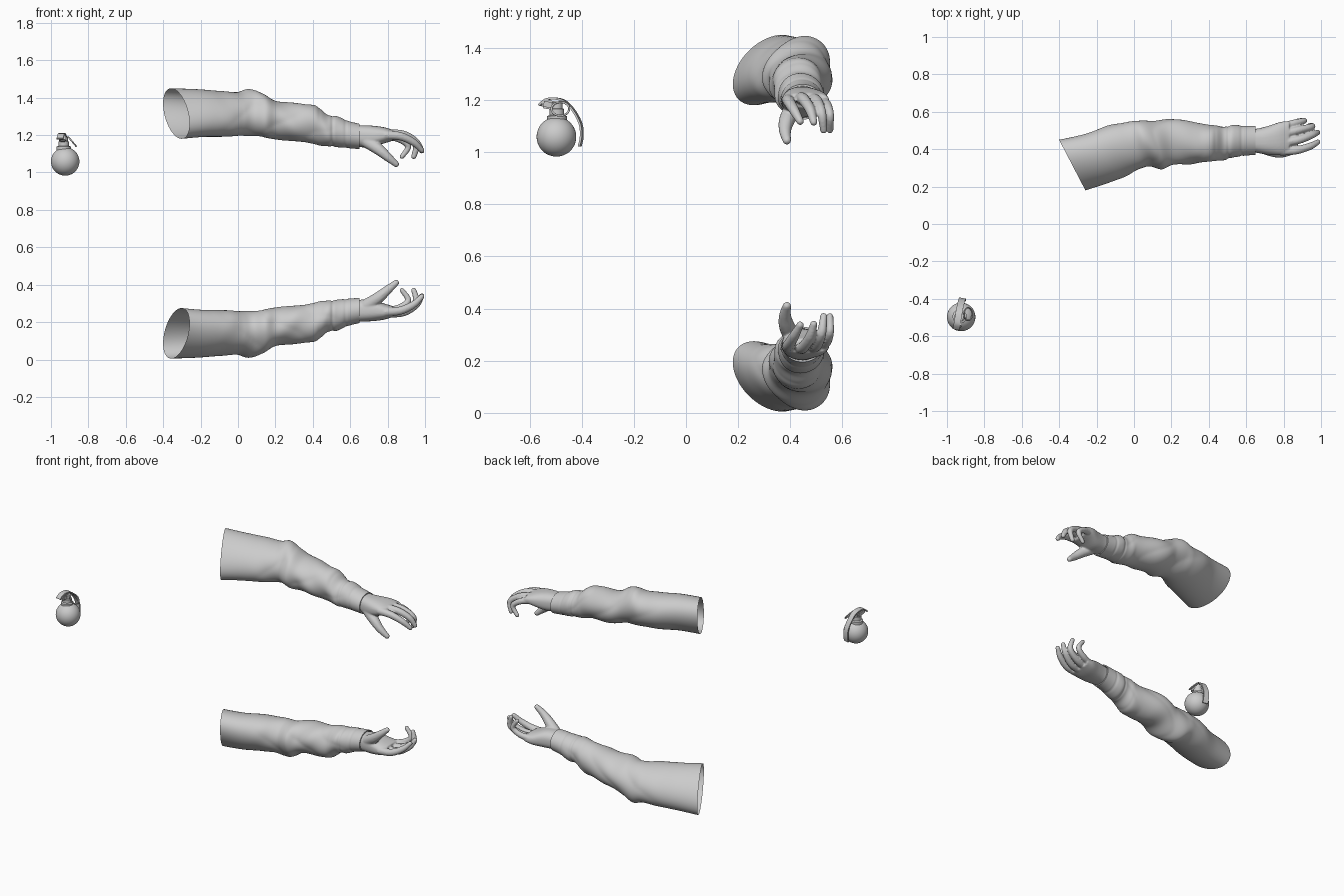
import bpy, bmesh, math
from mathutils import Vector, Matrix

cube = bpy.data.objects.get("Cube")
if cube:
    bpy.data.objects.remove(cube, do_unlink=True)

# One plain grey for everything
grey = bpy.data.materials.new("plain_grey")
grey.use_nodes = True
grey.diffuse_color = (0.6, 0.6, 0.6, 1)
grey.node_tree.nodes["Principled BSDF"].inputs["Base Color"].default_value = grey.diffuse_color

HEIGHT = 1.455  # the lower arm is the upper arm flipped inside this height


def spline(points, steps):
    """Smooth curve through tuples of any length."""
    pts = [Vector(p) for p in points]
    result = []
    for i in range(len(pts) - 1):
        a, b = pts[max(i - 1, 0)], pts[i]
        c, d = pts[i + 1], pts[min(i + 2, len(pts) - 1)]
        for k in range(steps):
            t = k / steps
            result.append(b + (c - a) * (t / 2)
                          + (a * 2 - b * 5 + c * 4 - d) * (t * t / 2)
                          + (b * 3 - a - c * 3 + d) * (t ** 3 / 2))
    return result + [pts[-1]]


def loft(bm, rings, caps=True):
    """Skin a list of closed rings."""
    loops = [[bm.verts.new(p) for p in ring] for ring in rings]
    count = len(loops[0])
    for lower, upper in zip(loops, loops[1:]):
        for j in range(count):
            k = (j + 1) % count
            bm.faces.new((lower[j], lower[k], upper[k], upper[j]))
    if caps:
        bm.faces.new(loops[0][::-1])
        bm.faces.new(loops[-1])


def finish(bm, name, flip=False, angle=60):
    """Turn a bmesh into a smooth grey object, optionally flipped in height."""
    bmesh.ops.recalc_face_normals(bm, faces=bm.faces)
    if flip:
        for v in bm.verts:
            v.co.z = HEIGHT - v.co.z
        bmesh.ops.reverse_faces(bm, faces=bm.faces)
    mesh = bpy.data.meshes.new(name)
    bm.to_mesh(mesh)
    bm.free()
    mesh.materials.append(grey)
    obj = bpy.data.objects.new(name, mesh)
    bpy.context.collection.objects.link(obj)
    bpy.ops.object.select_all(action="DESELECT")
    obj.select_set(True)
    bpy.context.view_layer.objects.active = obj
    bpy.ops.object.shade_smooth_by_angle(angle=math.radians(angle))
    return obj


def dip(x, centre, width):
    return math.exp(-((x - centre) / width) ** 2)


# Sleeve outline: x, back y, front y, top z, bottom z
SLEEVE = [
    (-.33, .45, .18, 1.45, 1.18), (-.2, .485, .215, 1.445, 1.19),
    (-.08, .535, .255, 1.435, 1.19), (0, .55, .29, 1.43, 1.2),
    (.06, .55, .31, 1.445, 1.195), (.13, .555, .29, 1.425, 1.185),
    (.2, .565, .315, 1.385, 1.18), (.3, .55, .32, 1.37, 1.165),
    (.4, .53, .335, 1.365, 1.155), (.44, .525, .34, 1.34, 1.145),
    (.48, .52, .34, 1.305, 1.14), (.53, .53, .355, 1.3, 1.135),
    (.59, .525, .365, 1.275, 1.13), (.65, .525, .37, 1.26, 1.125),
]


def sleeve_ring(station, inset=1.0, sides=56):
    x, back, front, top, bottom = station
    fade = max(0.0, (.35 - x) / .68)      # slant and lean die out toward the cuff
    folds = max(0.0, min(1, (x + .15) / .2)) * max(0.0, min(1, (.56 - x) / .08))
    ring = []
    for j in range(sides):
        a = math.tau * j / sides
        crease = abs(math.sin(13 * x + a + .7 * math.sin(2 * a)))
        crease2 = math.sin(31 * x - 2 * a + 1.5 * math.sin(a))
        r = inset * (1 + folds * (.05 * crease - .035 + .025 * crease2))
        r *= 1 - .05 * dip(x, .505, .008) - .04 * dip(x, .575, .006)
        up = math.sin(a) * r * (top - bottom) / 2
        side = math.cos(a) * r * (back - front) / 2 * (1 - .08 * fade)
        side += .4 * fade * up
        ring.append((x - .52 * fade * side, (back + front) / 2 + side,
                     (top + bottom) / 2 + up))
    return ring


def make_sleeve(name, flip):
    bm = bmesh.new()
    stations = spline(SLEEVE, 9)
    rings = [sleeve_ring(s) for s in stations]
    # Cuff hem turned in against the wrist
    rings.append(sleeve_ring(stations[-1], .9))
    hem = stations[-1].copy()
    hem[0] -= .03
    rings.append(sleeve_ring(hem, .85))
    loft(bm, rings, caps=False)
    # Keep the single sheet facing outward
    obj = finish(bm, name, flip)
    return obj


# Palm outline: x, back y, front y, top z, bottom z
PALM = [
    (.6, .505, .39, 1.255, 1.145), (.66, .51, .38, 1.252, 1.135),
    (.72, .525, .37, 1.25, 1.135), (.78, .545, .368, 1.242, 1.155),
    (.83, .55, .375, 1.227, 1.17),
]
# Each digit: points along its length with a radius
DIGITS = [
    [(.69, .41, 1.165, .034), (.75, .388, 1.125, .03),
     (.8, .38, 1.083, .023), (.845, .387, 1.045, .016)],
    [(.79, .39, 1.2, .024), (.87, .395, 1.193, .022),
     (.94, .415, 1.16, .019), (.983, .438, 1.118, .014)],
    [(.79, .435, 1.205, .025), (.88, .45, 1.203, .022),
     (.95, .475, 1.165, .019), (.983, .49, 1.115, .014)],
    [(.79, .48, 1.205, .024), (.88, .502, 1.195, .021),
     (.95, .52, 1.15, .018), (.94, .528, 1.085, .014)],
    [(.79, .52, 1.195, .021), (.86, .54, 1.18, .019),
     (.91, .552, 1.14, .016), (.877, .552, 1.085, .013)],
]


def make_hand(name, flip):
    bm = bmesh.new()
    rings = []
    for x, back, front, top, bottom in spline(PALM, 4):
        ring = []
        for j in range(32):
            c, s = math.cos(math.tau * j / 32), math.sin(math.tau * j / 32)
            ring.append((x, (back + front) / 2 + math.copysign(abs(c) ** .8, c) * (back - front) / 2,
                         (top + bottom) / 2 + math.copysign(abs(s) ** .8, s) * (top - bottom) / 2))
        rings.append(ring)
    loft(bm, rings)
    for digit in DIGITS:
        for x, y, z, radius in spline(digit, 8):
            bmesh.ops.create_icosphere(bm, subdivisions=2, radius=radius * 1.06,
                                       matrix=Matrix.Translation((x, y, z)))
    obj = finish(bm, name, flip, 180)
    # Fuse palm and digits into one skin
    fuse = obj.modifiers.new("fuse", "REMESH")
    fuse.mode = "VOXEL"
    fuse.voxel_size = .005
    fuse.use_smooth_shade = True
    soften = obj.modifiers.new("soften", "SMOOTH")
    soften.factor = .5
    soften.iterations = 5


for side, flip in (("upper", False), ("lower", True)):
    make_sleeve(side + "_sleeve", flip)
    make_hand(side + "_hand", flip)

# Grenade: round body
bm = bmesh.new()
bmesh.ops.create_uvsphere(bm, u_segments=40, v_segments=24, radius=.076,
                          matrix=Matrix.Translation((-.924, -.497, 1.059)))
finish(bm, "grenade_body")

# Turned neck: radius and height
bm = bmesh.new()
PROFILE = [(.038, 1.11), (.038, 1.138), (.028, 1.142), (.028, 1.165), (.022, 1.168), (.022, 1.19)]
loft(bm, [[(-.932 + r * math.cos(math.tau * j / 24), -.495 + r * math.sin(math.tau * j / 24), z)
           for j in range(24)] for r, z in PROFILE])
finish(bm, "grenade_neck", angle=30)

# Fuse head block
bm = bmesh.new()
bmesh.ops.create_cube(bm, size=1, matrix=Matrix.Translation((-.938, -.515, 1.18))
                      @ Matrix.Rotation(math.radians(-10), 4, "X")
                      @ Matrix.Diagonal((.036, .075, .034, 1)))
bmesh.ops.bevel(bm, geom=bm.edges[:], offset=.006, segments=2, affect="EDGES")
finish(bm, "fuse_head", angle=30)

# Safety lever: bent strip running over the head and down the back
bm = bmesh.new()
path = spline([(-.952, -.562, 1.18), (-.945, -.53, 1.204), (-.936, -.475, 1.2), (-.928, -.435, 1.165),
               (-.92, -.405, 1.11), (-.917, -.4, 1.06), (-.917, -.408, 1.022)], 6)
across = Vector((1, -.2, 0)).normalized() * .018
rings = []
for i, p in enumerate(path):
    along = path[min(i + 1, len(path) - 1)] - path[max(i - 1, 0)]
    thick = across.cross(along).normalized() * .004
    rings.append([p - across - thick, p + across - thick, p + across + thick, p - across + thick])
loft(bm, rings)
finish(bm, "safety_lever", angle=30)

# Pull ring hanging at a slant beside the neck
bm = bmesh.new()
tilt = Matrix.Translation((-.887, -.482, 1.166)) @ Matrix.Rotation(math.radians(50), 4, "Y")
rings = []
for i in range(33):
    a = math.tau * i / 32
    rings.append([tilt @ Vector(((.034 + .004 * math.cos(b)) * math.cos(a),
                                 (.034 + .004 * math.cos(b)) * math.sin(a), .004 * math.sin(b)))
                  for b in (math.tau * k / 8 for k in range(8))])
loft(bm, rings, caps=False)
bmesh.ops.remove_doubles(bm, verts=bm.verts, dist=.0001)
finish(bm, "pull_ring")
